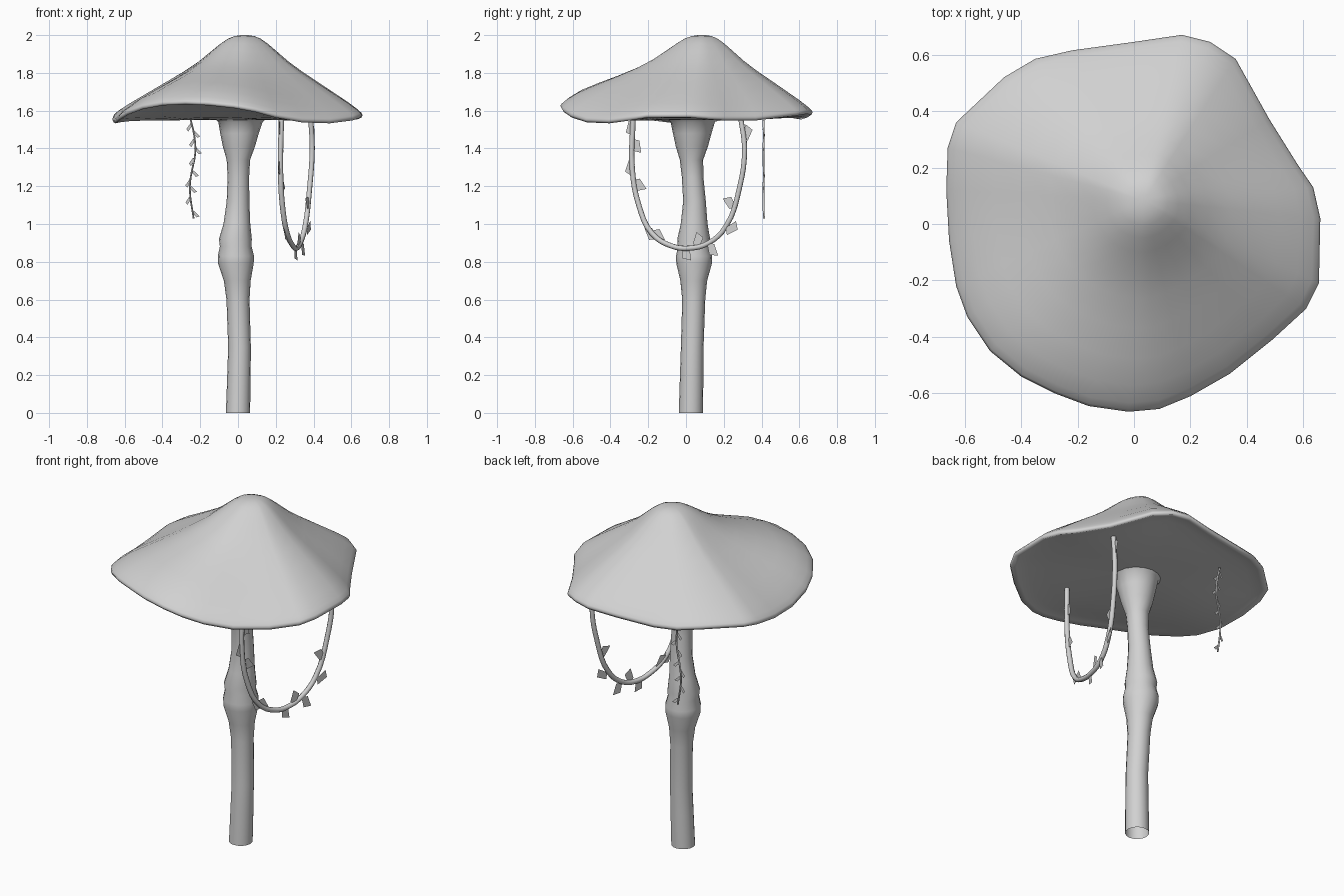
import bpy, bmesh
from math import cos, sin, pi, radians
from mathutils import Vector

cube = bpy.data.objects.get("Cube")
if cube:
    bpy.data.objects.remove(cube)

grey = bpy.data.materials.new("plain_grey")
grey.use_nodes = True
grey.diffuse_color = (0.64, 0.64, 0.64, 1)
grey.node_tree.nodes["Principled BSDF"].inputs["Base Color"].default_value = grey.diffuse_color


def finish(obj, smooth_angle=None):
    """Give the object its colour and, if asked, smooth shading."""
    obj.data.materials.append(grey)
    bpy.ops.object.select_all(action="DESELECT")
    obj.select_set(True)
    bpy.context.view_layer.objects.active = obj
    if obj.type == "CURVE":
        bpy.ops.object.convert(target="MESH")
    if smooth_angle:
        bpy.ops.object.shade_smooth_by_angle(angle=radians(smooth_angle))
    return obj


def add_bmesh(name, bm, smooth_angle=None):
    mesh = bpy.data.meshes.new(name)
    bm.to_mesh(mesh)
    bm.free()
    obj = bpy.data.objects.new(name, mesh)
    bpy.context.collection.objects.link(obj)
    return finish(obj, smooth_angle)


def loft(name, rings, smooth_angle, closed):
    """Skin a list of equal vertex rings and, if asked, close both ends."""
    bm = bmesh.new()
    loops = [[bm.verts.new(p) for p in ring] for ring in rings]
    count = len(loops[0])
    for low, high in zip(loops, loops[1:]):
        for i in range(count):
            j = (i + 1) % count
            bm.faces.new((low[i], low[j], high[j], high[i]))
    if closed:
        bm.faces.new(loops[0])
        bm.faces.new(loops[-1])
        bmesh.ops.recalc_face_normals(bm, faces=bm.faces)
    return add_bmesh(name, bm, smooth_angle)


def tube(name, points, radius, resolution):
    """Round vine running smoothly through the points."""
    curve = bpy.data.curves.new(name, "CURVE")
    curve.dimensions = "3D"
    curve.bevel_depth = radius
    curve.bevel_resolution = resolution
    curve.resolution_u = 4
    curve.use_fill_caps = True
    spline = curve.splines.new("BEZIER")
    spline.bezier_points.add(len(points) - 1)
    for knot, point in zip(spline.bezier_points, points):
        knot.co = point
        knot.handle_left_type = knot.handle_right_type = "AUTO"
    obj = bpy.data.objects.new(name, curve)
    bpy.context.collection.objects.link(obj)
    return finish(obj, 60)


def add_leaf(bm, base, along, across, length, width):
    """Flat skewed four-sided leaf growing from its base point."""
    base, along, across = Vector(base), Vector(along), Vector(across)
    tip = base + along * length
    corners = (base - across * width * 0.4, base + across * width * 0.4 + along * length * 0.1,
               tip + across * width * 0.7, tip - across * width * 0.25 - along * length * 0.1)
    bm.faces.new([bm.verts.new(c) for c in corners])


# Wavy cap: rim outline (x, y, height), then rings between apex and rim
rim = [(.66, .02, 1.575), (.655, -.21, 1.575), (.61, -.3, 1.56), (.49, -.41, 1.545),
       (.34, -.53, 1.55), (.2, -.61, 1.575), (.09, -.655, 1.605), (-.02, -.665, 1.625),
       (-.16, -.645, 1.64), (-.28, -.6, 1.645), (-.4, -.54, 1.64), (-.51, -.45, 1.62),
       (-.59, -.33, 1.59), (-.63, -.22, 1.565), (-.655, -.06, 1.545), (-.665, .12, 1.55),
       (-.66, .27, 1.57), (-.63, .36, 1.58), (-.46, .52, 1.58), (-.35, .585, 1.57),
       (-.22, .615, 1.565), (0, .645, 1.575), (.17, .67, 1.59), (.27, .645, 1.595),
       (.36, .585, 1.585), (.48, .37, 1.56), (.58, .21, 1.56), (.635, .13, 1.565)]
apex = Vector((.035, .085, 2))
top_profile = [(.03, 1), (.08, .987), (.13, .955), (.19, .89), (.26, .8), (.36, .67),
               (.48, .54), (.62, .405), (.76, .27), (.88, .155), (.96, .07), (.99, .03),
               (1, .005)]
under_profile = [(.99, -.012), (.95, -.006), (.86, .2), (.72, .5), (.5, .85), (.2, 1)]
offsets = [Vector(p) - apex for p in rim]
mean_reach = sum(o.xy.length for o in offsets) / len(offsets)
mean_drop = sum(o.z for o in offsets) / len(offsets)
bulge_side = Vector((-.45, -.9))


def top_ring(spread, height):
    """Ring of the cap's top, rounder and more level towards the apex."""
    ring = []
    for o in offsets:
        reach = mean_reach + (o.xy.length - mean_reach) * spread ** .5
        drop = mean_drop + (o.z - mean_drop) * spread ** .5
        flat = o.xy.normalized() * reach * spread
        bulge = .018 * max(o.xy.normalized().dot(bulge_side), 0) ** 2 * sin(pi * spread ** 4)
        ring.append(apex + Vector((flat.x, flat.y, drop * (1 - height) + bulge)))
    return ring


def under_ring(spread, level):
    """Ring of the underside, levelling out towards the stem."""
    return [(apex.x + o.x * spread, apex.y + o.y * spread,
             apex.z + o.z + (1.55 - apex.z - o.z) * max(level, 0) + min(level, 0))
            for o in offsets]


rings = [top_ring(t, h) for t, h in top_profile]
rings += [under_ring(t, h) for t, h in under_profile]
loft("cap", rings, 130, True)

# Hollow stem with a swollen knot and a flared top: centre x, centre y, radius, height
stem = [(0, .026, .064, 0), (.005, .03, .062, .2), (.008, .033, .06, .35), (0, .041, .061, .6),
        (-.004, .041, .071, .7), (-.011, .043, .094, .79), (-.011, .043, .096, .83),
        (-.012, .041, .084, .88), (-.014, .041, .087, .92), (-.006, .043, .071, 1.0),
        (0, .045, .06, 1.12), (.002, .035, .057, 1.25), (.002, .029, .062, 1.34),
        (.005, .031, .085, 1.41), (.008, .033, .102, 1.48), (.013, .036, .117, 1.54),
        (.013, .036, .14, 1.56)]
sides = 16
loft("stem", [[(x + r * cos(2 * pi * i / sides), y + r * sin(2 * pi * i / sides), z)
               for i in range(sides)] for x, y, r, z in stem], 60, False)

# Long vine hanging in a loop
tube("loop_vine", [(.23, -.28, 1.56), (.225, -.285, 1.3), (.235, -.25, 1.1), (.26, -.18, .95),
                   (.29, -.08, .885), (.31, .02, .872), (.33, .12, .9), (.355, .21, .985),
                   (.38, .285, 1.2), (.393, .31, 1.4), (.385, .29, 1.56)], .014, 2)

# Leaves in the plane of the loop vine: base y, base height, direction in degrees
bm = bmesh.new()
for y, z, turn in [(-.285, 1.54, 250), (-.265, 1.45, 265), (-.285, 1.33, 245),
                   (-.265, 1.24, 290), (-.2, .98, 285), (-.13, .91, 110),
                   (0, .88, 265), (.05, .88, 60), (.13, .9, 275),
                   (.21, .96, 20), (.25, 1.08, 110), (.31, 1.45, 60)]:
    c, s = cos(radians(turn)), sin(radians(turn))
    add_leaf(bm, (.305 + .28 * y, y, z), (.35 * c, c, s), (-.35 * s, -s, c), .07, .048)
add_bmesh("loop_vine_leaves", bm)

# Short vine hanging straight down
short_path = [(-.25, .41, 1.55), (-.232, .412, 1.47), (-.226, .41, 1.38), (-.25, .412, 1.25),
              (-.255, .41, 1.18), (-.235, .412, 1.03)]
tube("short_vine", short_path, .005, 1)

# Small leaves alternating down the short vine
bm = bmesh.new()
for start, end in zip(short_path, short_path[1:]):
    for step in (.25, .75):
        side = -1 if step < .5 else 1
        base = Vector(start).lerp(Vector(end), step)
        add_leaf(bm, base, (.6 * side, .1 * side, -.75), (.7, .1, .5 * side), .045, .02)
add_bmesh("short_vine_leaves", bm)
